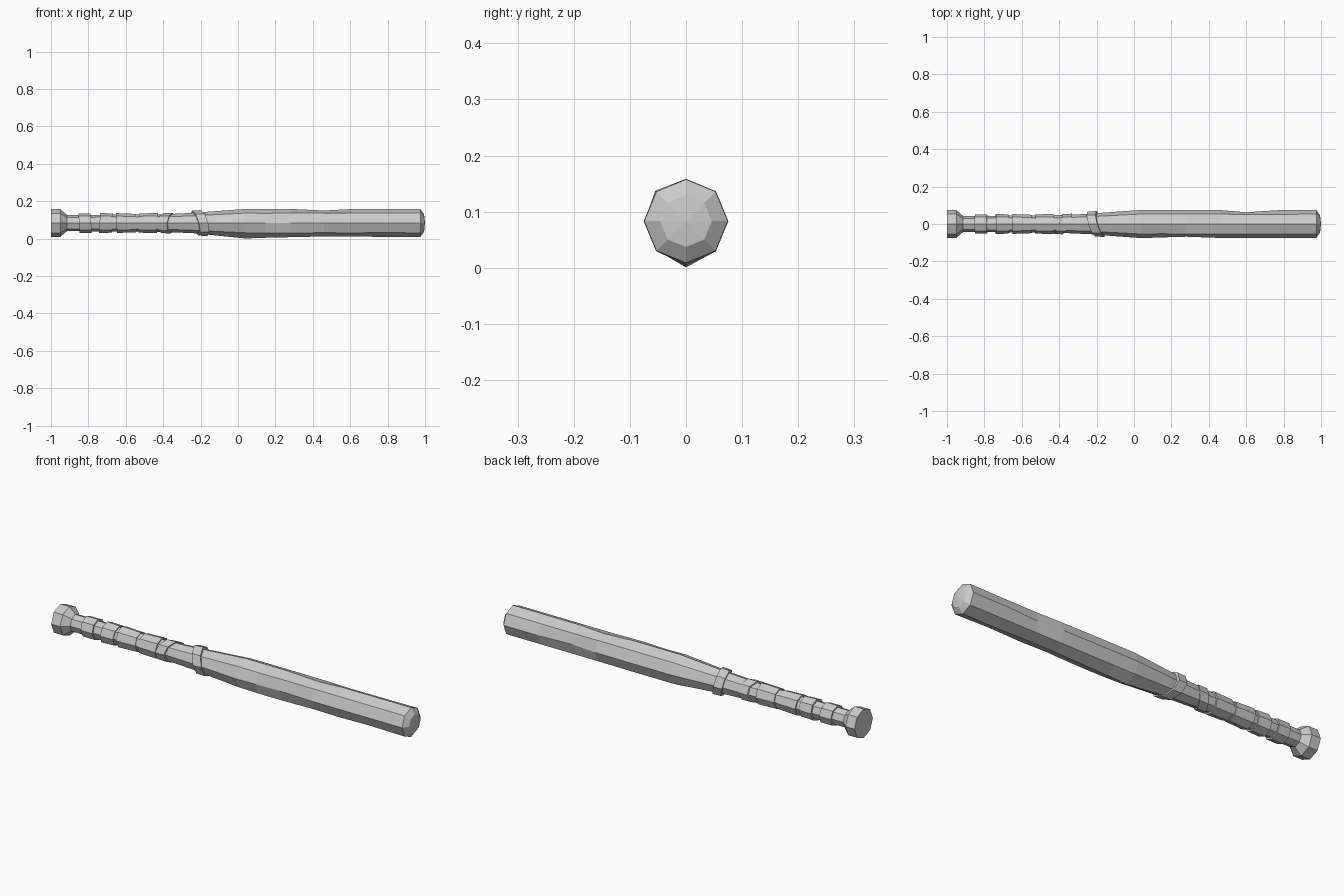
import bpy, bmesh
from math import cos, sin, pi

cube = bpy.data.objects.get("Cube")
if cube:
    bpy.data.objects.remove(cube, do_unlink=True)

SIDES = 8
AXIS_Z = 0.083

grey = bpy.data.materials.new("plain_grey")
grey.use_nodes = True
grey.diffuse_color = (0.6, 0.6, 0.6, 1)
grey.node_tree.nodes["Principled BSDF"].inputs["Base Color"].default_value = (0.6, 0.6, 0.6, 1)


def loft(name, profile, lean_y=0.0, lean_z=0.0, dents=None, tip=None):
    """Eight-sided solid along x from (x, radius) pairs; side 0 is +y, side 2 is up."""
    bm = bmesh.new()
    rings = []
    for i, (x, r) in enumerate(profile):
        ring = []
        for s in range(SIDES):
            rad = r * (dents or {}).get((i, s), 1.0)
            y, z = rad * cos(2 * pi * s / SIDES), rad * sin(2 * pi * s / SIDES)
            ring.append(bm.verts.new((x + lean_y * y + lean_z * z, y, AXIS_Z + z)))
        rings.append(ring)
    for a, b in zip(rings, rings[1:]):
        for s in range(SIDES):
            t = (s + 1) % SIDES
            bm.faces.new((a[s], a[t], b[t], b[s]))
    bm.faces.new(rings[0])
    if tip is None:
        bm.faces.new(rings[-1])
    else:
        point = bm.verts.new((tip, 0, AXIS_Z))
        for s in range(SIDES):
            bm.faces.new((rings[-1][s], rings[-1][(s + 1) % SIDES], point))
    bmesh.ops.recalc_face_normals(bm, faces=bm.faces)
    mesh = bpy.data.meshes.new(name)
    bm.to_mesh(mesh)
    bm.free()
    mesh.materials.append(grey)
    obj = bpy.data.objects.new(name, mesh)
    bpy.context.collection.objects.link(obj)
    return obj


# Knob with a tapered neck
loft("knob", [(-1, 0.074), (-0.95, 0.074), (-0.915, 0.044)])

# Handle core
loft("handle", [(-0.92, 0.043), (-0.6, 0.045), (-0.4, 0.047), (-0.2, 0.056)])

# Grip wraps: start, end, start radius, end radius
wraps = [
    (-0.85, -0.785, 0.052, 0.052),
    (-0.74, -0.67, 0.054, 0.051),
    (-0.65, -0.545, 0.053, 0.049),
    (-0.53, -0.43, 0.051, 0.054),
]
for n, (x0, x1, r0, r1) in enumerate(wraps, 1):
    loft(f"grip_wrap_{n}", [(x0, r0), (x1, r1)], lean_z=0.06 * (-1) ** n)

# Slanted bands
loft("slanted_band", [(-0.405, 0.054), (-0.355, 0.055)], lean_y=0.45, lean_z=0.1)
loft("barrel_band", [(-0.228, 0.067), (-0.18, 0.069)], lean_y=-0.3, lean_z=-0.25)

# Barrel with chipped edges, keyed by ring and side
chips = {
    (1, 6): 1.09, (1, 5): 0.97, (2, 4): 0.95, (2, 6): 1.04, (2, 3): 0.97,
    (3, 4): 0.9, (3, 3): 1.02, (4, 2): 0.9, (4, 5): 0.97, (4, 6): 0.96,
    (5, 0): 0.84, (5, 1): 0.97, (5, 6): 0.95, (6, 5): 0.96, (6, 1): 0.98,
}
barrel = [
    (-0.21, 0.057), (0.04, 0.0755), (0.15, 0.0755), (0.28, 0.0755), (0.46, 0.0745),
    (0.6, 0.0745), (0.78, 0.0745), (0.975, 0.0745), (0.995, 0.046),
]
loft("barrel", barrel, dents=chips, tip=1.0)
